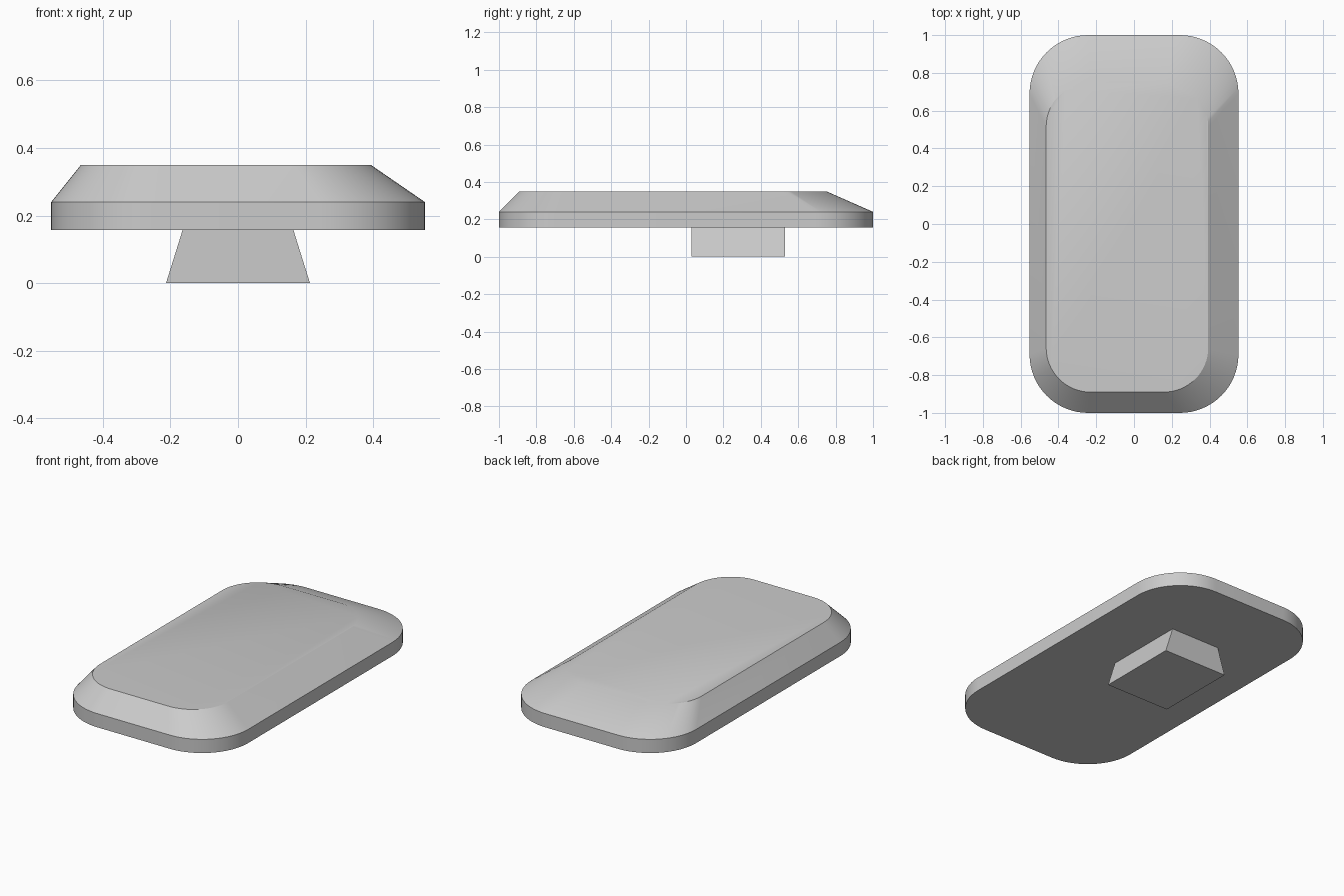
import bpy, bmesh
from math import sin, cos, pi, radians

cube = bpy.data.objects.get("Cube")
if cube:
    bpy.data.objects.remove(cube, do_unlink=True)

GREY = (0.6, 0.6, 0.6, 1)
mat = bpy.data.materials.new("plain grey")
mat.use_nodes = True
mat.diffuse_color = GREY
mat.node_tree.nodes["Principled BSDF"].inputs["Base Color"].default_value = GREY


def rounded_rect(x0, x1, y0, y1, r, z, steps=16):
    """Counter-clockwise outline with rounded corners."""
    centres = [(x1 - r, y1 - r), (x0 + r, y1 - r), (x0 + r, y0 + r), (x1 - r, y0 + r)]
    points = []
    for q, (cx, cy) in enumerate(centres):
        for i in range(steps + 1 if r else 1):
            a = (q + i / steps) * pi / 2
            points.append((cx + r * cos(a), cy + r * sin(a), z))
    return points


def loft(name, rings):
    """Skin a stack of matching outlines and cap both ends."""
    bm = bmesh.new()
    loops = [[bm.verts.new(p) for p in ring] for ring in rings]
    n = len(loops[0])
    for low, high in zip(loops, loops[1:]):
        for i in range(n):
            j = (i + 1) % n
            bm.faces.new((low[i], low[j], high[j], high[i]))
    bm.faces.new(loops[0][::-1])
    bm.faces.new(loops[-1])
    mesh = bpy.data.meshes.new(name)
    bm.to_mesh(mesh)
    bm.free()
    mesh.materials.append(mat)
    obj = bpy.data.objects.new(name, mesh)
    bpy.context.collection.objects.link(obj)
    bpy.ops.object.select_all(action='DESELECT')
    obj.select_set(True)
    bpy.context.view_layer.objects.active = obj
    bpy.ops.object.shade_smooth_by_angle(angle=radians(30))
    return obj


# Rounded slab with an upright rim and an off-centre sloping top
loft("body", [
    rounded_rect(-0.553, 0.553, -1, 1, 0.31, 0.157),
    rounded_rect(-0.553, 0.553, -1, 1, 0.31, 0.24),
    rounded_rect(-0.465, 0.393, -0.89, 0.75, 0.235, 0.35),
])

# Dovetail foot, wider at the bottom
loft("dovetail_foot", [
    rounded_rect(-0.213, 0.213, 0.03, 0.53, 0, 0),
    rounded_rect(-0.164, 0.164, 0.03, 0.53, 0, 0.157),
])
